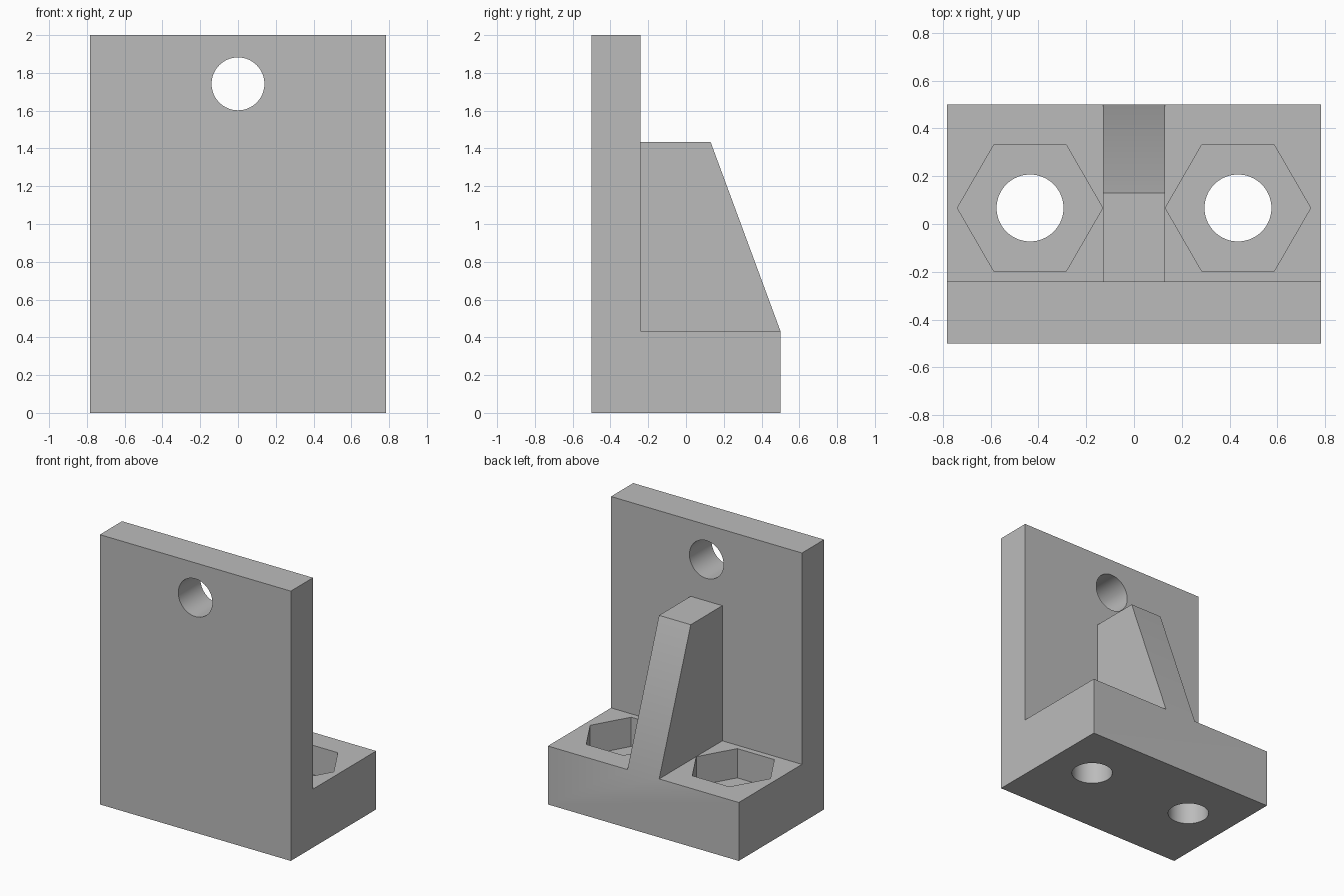
import bpy
import bmesh
import math
from mathutils import Matrix

cube = bpy.data.objects.get("Cube")
if cube:
    bpy.data.objects.remove(cube, do_unlink=True)

HALF_W, FRONT, BACK, HEIGHT = 0.783, -0.5, 0.5, 2.0
PLATE_Y, BASE_Z = -0.24, 0.433
RIB_HALF, HOLE_R = 0.13, 0.14
NUT_X, NUT_Y, NUT_R, NUT_FLOOR = 0.435, 0.067, 0.304, 0.216

grey = bpy.data.materials.new("plain grey")
grey.use_nodes = True
colour = (0.5, 0.5, 0.5, 1)
grey.diffuse_color = colour
grey.node_tree.nodes["Principled BSDF"].inputs["Base Color"].default_value = colour


def make_object(name, bm):
    bmesh.ops.recalc_face_normals(bm, faces=bm.faces[:])
    mesh = bpy.data.meshes.new(name)
    bm.to_mesh(mesh)
    bm.free()
    mesh.materials.append(grey)
    obj = bpy.data.objects.new(name, mesh)
    bpy.context.collection.objects.link(obj)
    return obj


def extrude_profile(name, points, half_width):
    """Extrude a side outline of (y, z) points across x."""
    bm = bmesh.new()
    face = bm.faces.new([bm.verts.new((-half_width, y, z)) for y, z in points])
    geom = bmesh.ops.extrude_face_region(bm, geom=[face])["geom"]
    verts = [g for g in geom if isinstance(g, bmesh.types.BMVert)]
    bmesh.ops.translate(bm, verts=verts, vec=(2 * half_width, 0, 0))
    return make_object(name, bm)


def prism(name, sides, radius, depth, matrix):
    bm = bmesh.new()
    bmesh.ops.create_cone(bm, cap_ends=True, segments=sides, radius1=radius,
                          radius2=radius, depth=depth, matrix=matrix)
    obj = make_object(name, bm)
    obj.hide_render = True
    return obj


def combine(target, tool, operation):
    mod = target.modifiers.new(tool.name, 'BOOLEAN')
    mod.operation, mod.solver, mod.object = operation, 'EXACT', tool
    bpy.context.view_layer.objects.active = target
    bpy.ops.object.modifier_apply(modifier=mod.name)
    bpy.data.objects.remove(tool, do_unlink=True)


# Upright plate and base in one L-shaped body
bracket = extrude_profile("bracket", [
    (FRONT, 0), (BACK, 0), (BACK, BASE_Z), (PLATE_Y, BASE_Z),
    (PLATE_Y, HEIGHT), (FRONT, HEIGHT)], HALF_W)

# Sloped rib, sunk into the plate and base
rib = extrude_profile("rib", [
    (-0.3, 0.3), (0.4, 0.3), (BACK, BASE_Z), (0.13, 1.435), (-0.3, 1.435)], RIB_HALF)
combine(bracket, rib, 'UNION')

# Mounting hole through the plate
turn = Matrix.Translation((0, -0.37, 1.742)) @ Matrix.Rotation(math.pi / 2, 4, 'X')
combine(bracket, prism("plate_hole", 64, HOLE_R, 0.5, turn), 'DIFFERENCE')

# Hexagonal nut pockets with bolt holes through the base
for side in (-1, 1):
    place = Matrix.Translation((side * NUT_X, NUT_Y, NUT_FLOOR + 0.5))
    # Point the hexagon corners along x
    hexagon = place @ Matrix.Rotation(math.pi / 2, 4, 'Z')
    combine(bracket, prism("nut_pocket", 6, NUT_R, 1, hexagon), 'DIFFERENCE')
    combine(bracket, prism("bolt_hole", 64, HOLE_R, 2, place), 'DIFFERENCE')

bpy.ops.object.select_all(action='DESELECT')
bracket.select_set(True)
bpy.context.view_layer.objects.active = bracket
bpy.ops.object.shade_smooth_by_angle(angle=math.radians(30))
